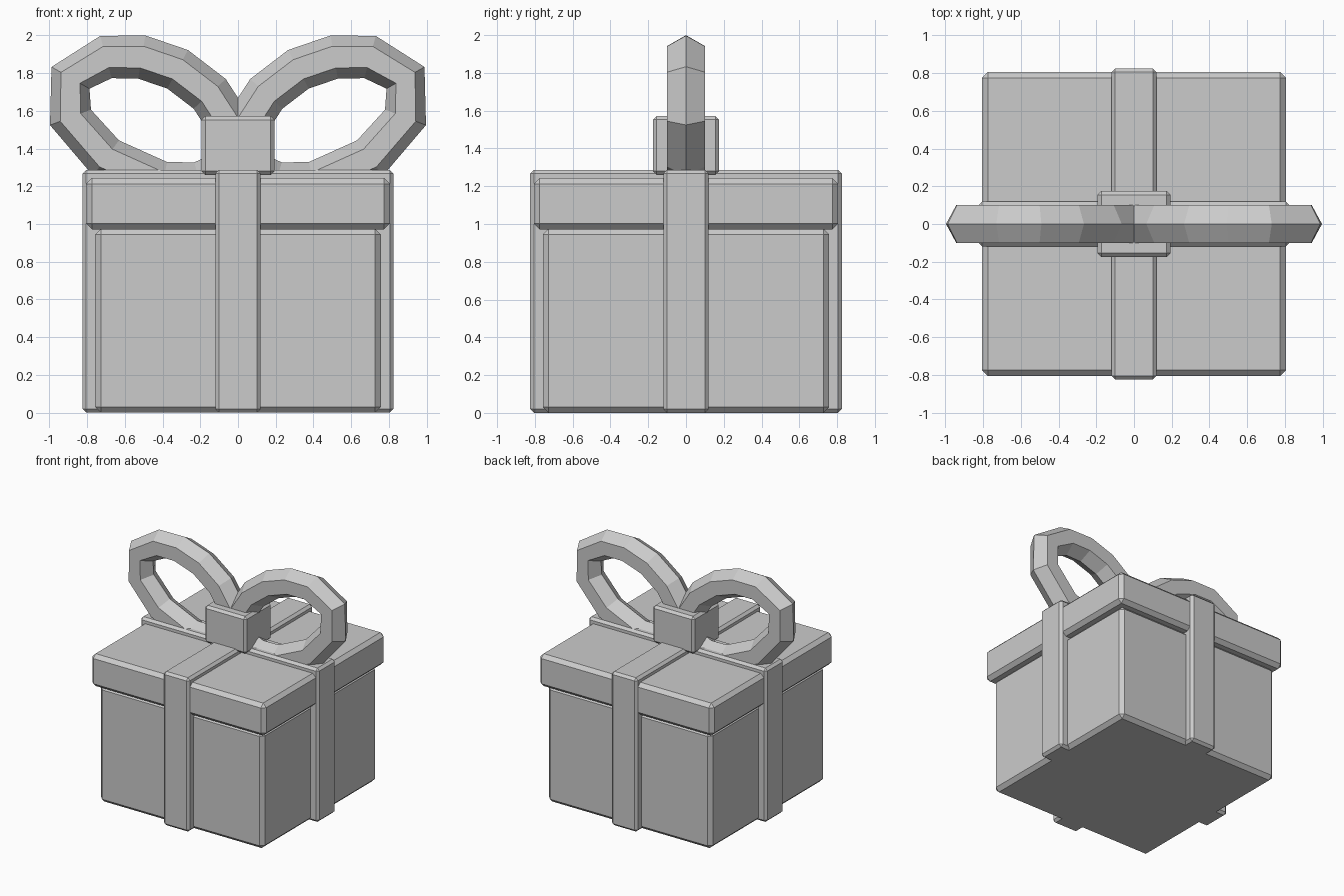
import bpy, bmesh
from mathutils import Vector

cube = bpy.data.objects.get("Cube")
if cube:
    bpy.data.objects.remove(cube, do_unlink=True)

grey = bpy.data.materials.new("light_grey")
grey.use_nodes = True
grey.diffuse_color = (0.6, 0.6, 0.6, 1)
grey.node_tree.nodes["Principled BSDF"].inputs["Base Color"].default_value = (0.6, 0.6, 0.6, 1)


def add_object(name, bm):
    bmesh.ops.recalc_face_normals(bm, faces=bm.faces)
    mesh = bpy.data.meshes.new(name)
    bm.to_mesh(mesh)
    bm.free()
    mesh.materials.append(grey)
    obj = bpy.data.objects.new(name, mesh)
    bpy.context.collection.objects.link(obj)
    return obj


def chamfered_box(name, half_x, half_y, bottom, top, chamfer):
    bm = bmesh.new()
    bmesh.ops.create_cube(bm, size=1)
    for v in bm.verts:
        v.co = (v.co.x * 2 * half_x, v.co.y * 2 * half_y,
                bottom + (v.co.z + 0.5) * (top - bottom))
    bmesh.ops.bevel(bm, geom=bm.edges[:], offset=chamfer, segments=1,
                    affect='EDGES', profile=0.5)
    return add_object(name, bm)


# Box, lid, crossed ribbons and knot
chamfered_box("box_body", 0.757, 0.757, 0, 0.975, 0.03)
chamfered_box("lid", 0.805, 0.805, 0.972, 1.243, 0.03)
chamfered_box("ribbon_across", 0.825, 0.12, 0, 1.287, 0.02)
chamfered_box("ribbon_front_to_back", 0.12, 0.825, 0, 1.287, 0.02)
chamfered_box("knot", 0.193, 0.175, 1.26, 1.572, 0.02)

# Bow loops: a six-sided band swept round a closed path
LOOP = [(0, 1.34), (0.04, 1.52), (0.15, 1.69), (0.32, 1.82), (0.51, 1.885),
        (0.70, 1.885), (0.888, 1.775), (0.888, 1.565), (0.70, 1.35),
        (0.40, 1.215), (0.20, 1.215)]
# (outward, depth) offsets of the band section
SECTION = [(0.116, 0), (0.058, 0.1), (-0.058, 0.1),
           (-0.116, 0), (-0.058, -0.1), (0.058, -0.1)]


def bow_loop(name, side):
    bm = bmesh.new()
    path = [Vector((x * side, 0, z)) for x, z in LOOP]
    count = len(path)
    rings = []
    for i, p in enumerate(path):
        before = (p - path[i - 1]).normalized()
        after = (path[(i + 1) % count] - p).normalized()
        along = (before + after).normalized()
        out = Vector((-along.z, 0, along.x)) * side
        rings.append([bm.verts.new(p + out * r + Vector((0, d, 0)))
                      for r, d in SECTION])
    for i in range(count):
        a, b = rings[i], rings[(i + 1) % count]
        for j in range(6):
            k = (j + 1) % 6
            bm.faces.new((a[j], a[k], b[k], b[j]))
    return add_object(name, bm)


bow_loop("bow_loop_left", 1)
bow_loop("bow_loop_right", -1)
